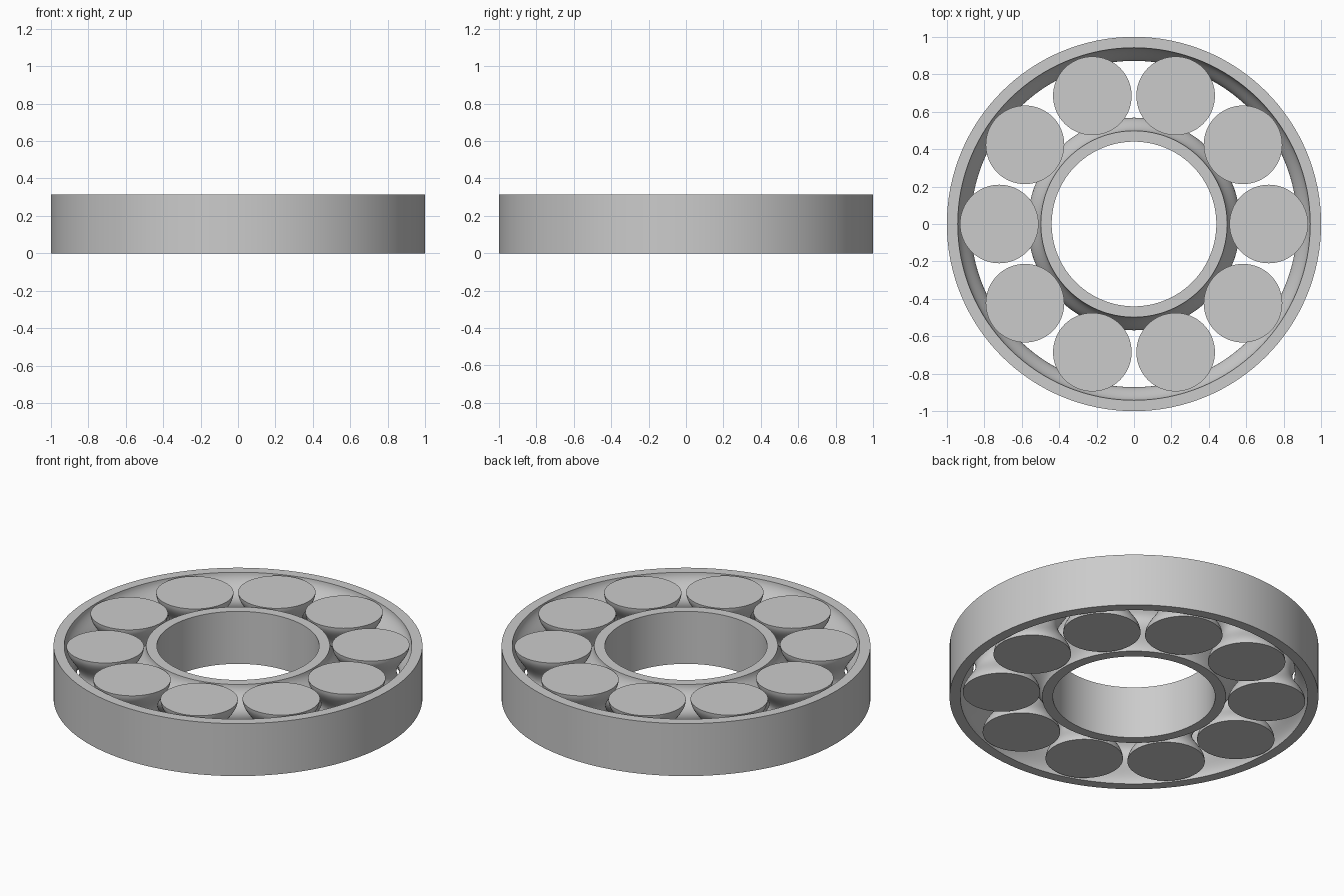
import bpy
import bmesh
from math import cos, sin, pi, tau, radians

cube = bpy.data.objects.get("Cube")
if cube:
    bpy.data.objects.remove(cube, do_unlink=True)

HEIGHT = 0.314
BULGE = 0.07        # how far the race ridges reach into the roller waists
PITCH = 0.72        # distance of the roller axes from the centre
ROLLERS = 10
STEPS = 24

steel = bpy.data.materials.new("light grey")
steel.use_nodes = True
grey = (0.6, 0.6, 0.6, 1)
steel.diffuse_color = grey
steel.node_tree.nodes["Principled BSDF"].inputs["Base Color"].default_value = grey


def wavy_wall(end_radius, depth):
    """Profile from bottom to top, swelling by depth at mid height."""
    return [(end_radius + depth * (1 - cos(tau * i / STEPS)) / 2, HEIGHT * i / STEPS)
            for i in range(STEPS + 1)]


def lathe(name, profile, segments, closed, location=(0, 0, 0)):
    """Spin a profile of (radius, z) around the z axis."""
    bm = bmesh.new()
    rings = [[bm.verts.new((r * cos(tau * k / segments), r * sin(tau * k / segments), z))
              for k in range(segments)] for r, z in profile]
    pairs = list(zip(rings, rings[1:]))
    if closed:
        pairs.append((rings[-1], rings[0]))
    else:
        bm.faces.new(rings[0])
        bm.faces.new(rings[-1])
    for low, high in pairs:
        for k in range(segments):
            n = (k + 1) % segments
            bm.faces.new((low[k], low[n], high[n], high[k]))
    bmesh.ops.recalc_face_normals(bm, faces=bm.faces)
    mesh = bpy.data.meshes.new(name)
    bm.to_mesh(mesh)
    bm.free()
    mesh.materials.append(steel)
    obj = bpy.data.objects.new(name, mesh)
    obj.location = location
    bpy.context.collection.objects.link(obj)
    return obj


# Outer race: straight outside, ridge on the inside
parts = [lathe("outer_race", [(1, HEIGHT), (1, 0)] + wavy_wall(0.942, -BULGE), 128, True)]

# Inner race: straight bore, ridge on the outside
parts.append(lathe("inner_race", [(0.44, HEIGHT), (0.44, 0)] + wavy_wall(0.498, BULGE), 128, True))

# Rollers: flat ends and a narrow waist that rides on both ridges
for i in range(ROLLERS):
    a = tau * i / ROLLERS
    parts.append(lathe(f"roller_{i + 1}", wavy_wall(0.21, -BULGE), 64, False,
                       (PITCH * cos(a), PITCH * sin(a), 0)))

# Smooth walls with crisp rims
bpy.ops.object.select_all(action='DESELECT')
for obj in parts:
    obj.select_set(True)
bpy.context.view_layer.objects.active = parts[0]
bpy.ops.object.shade_smooth_by_angle(angle=radians(35))
